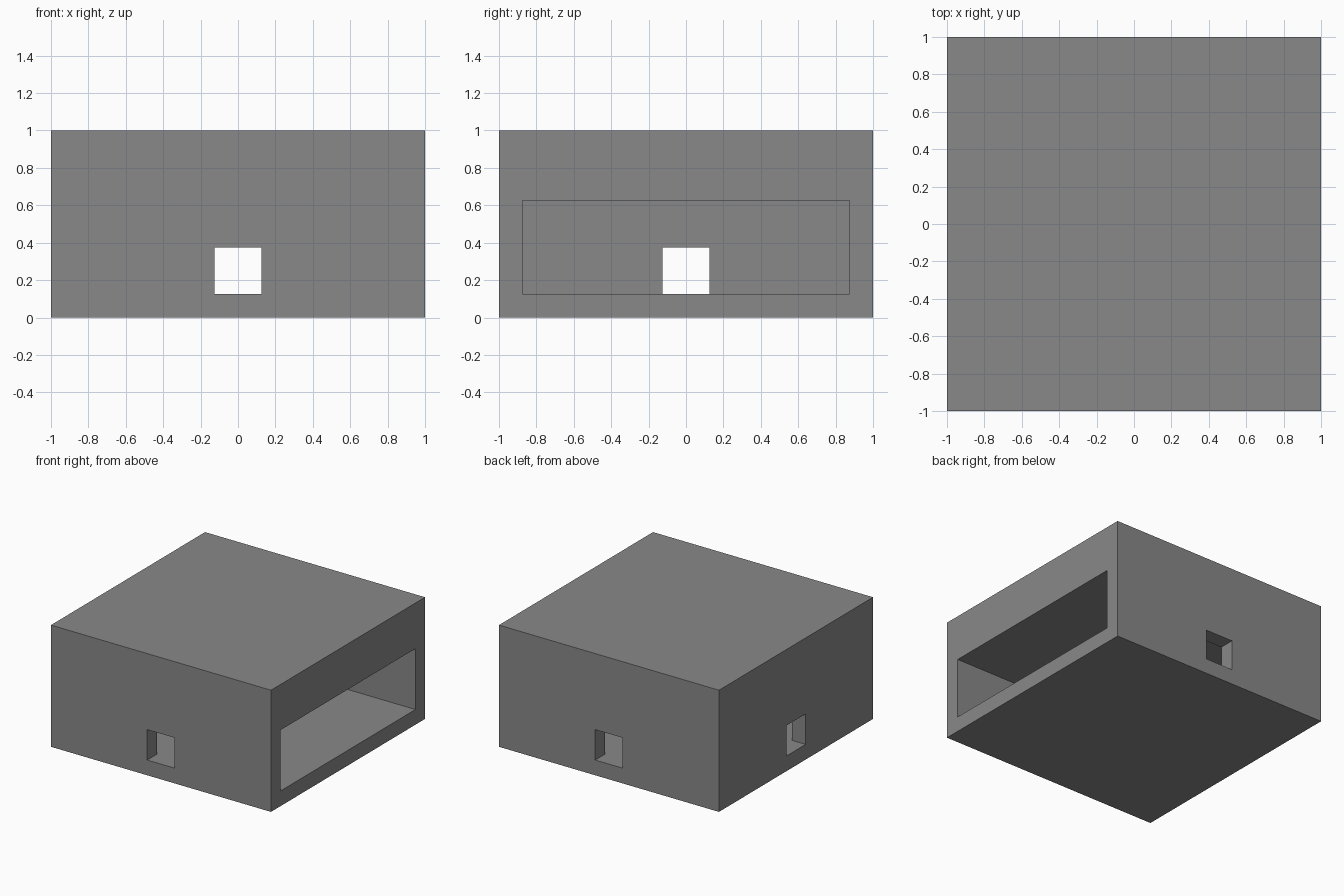
import bpy

default_cube = bpy.data.objects.get("Cube")
if default_cube:
    bpy.data.objects.remove(default_cube, do_unlink=True)

# Single plain grey
grey = bpy.data.materials.new("plain grey")
grey.use_nodes = True
colour = (0.25, 0.25, 0.25, 1)
grey.diffuse_color = colour
grey.node_tree.nodes["Principled BSDF"].inputs["Base Color"].default_value = colour


def box(name, low, high):
    """Box between two opposite corners."""
    centre = [(a + b) / 2 for a, b in zip(low, high)]
    bpy.ops.mesh.primitive_cube_add(size=1, location=centre)
    obj = bpy.context.object
    obj.name = name
    obj.scale = [b - a for a, b in zip(low, high)]
    bpy.ops.object.transform_apply(location=True, rotation=False, scale=True)
    obj.data.materials.append(grey)
    return obj


WALL = 0.125          # wall and floor thickness
INNER = 1 - WALL      # inner face of the walls
HALF = 0.125          # half the doorway width
DOOR_TOP = 0.375
CEILING = 0.625
OUT = 1.1             # cutters run past the outer faces

# Solid building block
building = box("building_shell", (-1, -1, 0), (1, 1, 1))

# Room open on the left, doorways through front and back, doorway on the right
cutters = [
    box("room_cutter", (-INNER, -INNER, WALL), (OUT, INNER, CEILING)),
    box("front_back_doorway_cutter", (-HALF, -OUT, WALL), (HALF, OUT, DOOR_TOP)),
    box("right_doorway_cutter", (-OUT, -HALF, WALL), (0, HALF, DOOR_TOP)),
]

for cutter in cutters:
    cutter.hide_render = True
    cut = building.modifiers.new(cutter.name, "BOOLEAN")
    cut.operation = "DIFFERENCE"
    cut.solver = "EXACT"
    cut.object = cutter
    bpy.context.view_layer.objects.active = building
    bpy.ops.object.modifier_apply(modifier=cut.name)

for cutter in cutters:
    bpy.data.objects.remove(cutter, do_unlink=True)
